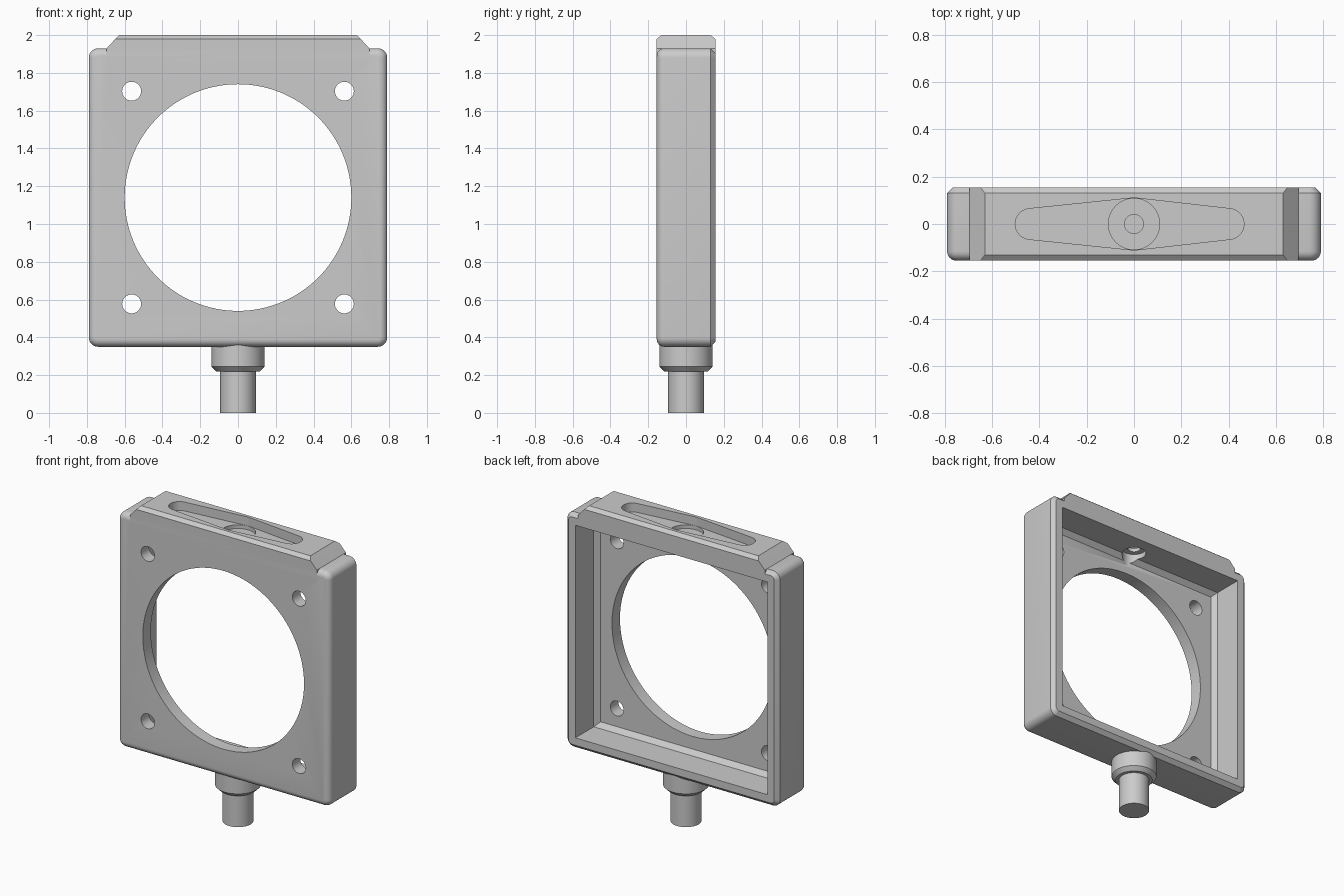
import bpy, bmesh, math
from mathutils import Vector

if "Cube" in bpy.data.objects:
    bpy.data.objects.remove(bpy.data.objects["Cube"], do_unlink=True)

grey = bpy.data.materials.new("matte grey")
grey.use_nodes = True
COLOUR = (0.6, 0.6, 0.6, 1)
grey.diffuse_color = COLOUR
grey.node_tree.nodes["Principled BSDF"].inputs["Base Color"].default_value = COLOUR

HALF, DEPTH, MID = 0.79, 0.155, 1.14   # half width, half depth, centre height


def finish(name, bm):
    bmesh.ops.recalc_face_normals(bm, faces=bm.faces)
    mesh = bpy.data.meshes.new(name)
    bm.to_mesh(mesh)
    bm.free()
    mesh.materials.append(grey)
    obj = bpy.data.objects.new(name, mesh)
    bpy.context.collection.objects.link(obj)
    return obj


def outline(hx, hy, r=0, steps=8):
    """Rectangle, with rounded corners when r > 0."""
    pts = []
    for k, (sx, sy) in enumerate([(1, 1), (-1, 1), (-1, -1), (1, -1)]):
        for i in range(steps + 1 if r else 1):
            a = math.pi / 2 * (k + i / steps)
            pts.append((sx * (hx - r) + r * math.cos(a) * bool(r),
                        sy * (hy - r) + r * math.sin(a) * bool(r)))
    return pts


def circle(r, n=48):
    return [(r * math.cos(math.tau * i / n), r * math.sin(math.tau * i / n)) for i in range(n)]


def upright(u, v, level):
    return Vector((u, v, level))


def facing(u, v, level):
    return Vector((u, level, v + MID))


def loft(name, rings, place=upright, shift=(0, 0)):
    """Skin a stack of (outline, level) rings and cap both ends."""
    bm = bmesh.new()
    loops = [[bm.verts.new(place(u + shift[0], v + shift[1], level)) for u, v in pts]
             for pts, level in rings]
    n = len(loops[0])
    for a, b in zip(loops, loops[1:]):
        for i in range(n):
            j = (i + 1) % n
            bm.faces.new((a[i], a[j], b[j], b[i]))
    bm.faces.new(loops[0])
    bm.faces.new(loops[-1])
    return finish(name, bm)


def combine(target, tool, operation):
    mod = target.modifiers.new("combine", 'BOOLEAN')
    mod.object, mod.operation, mod.solver = tool, operation, 'EXACT'
    bpy.context.view_layer.objects.active = target
    bpy.ops.object.modifier_apply(modifier=mod.name)
    bpy.data.objects.remove(tool, do_unlink=True)


def smooth(obj):
    bpy.ops.object.select_all(action='DESELECT')
    obj.select_set(True)
    bpy.context.view_layer.objects.active = obj
    bpy.ops.object.shade_smooth_by_angle(angle=math.radians(30))


# Housing: rounded front edge, chamfered back edge
rings = []
for i in range(7):
    a = math.pi / 2 * i / 6
    inset = 0.04 * (1 - math.sin(a))
    rings.append((outline(HALF - inset, HALF - inset, 0.05 - inset),
                  -DEPTH + 0.04 * (1 - math.cos(a))))
rings.append((outline(HALF, HALF, 0.05), DEPTH - 0.025))
rings.append((outline(HALF - 0.025, HALF - 0.025, 0.025), DEPTH))
frame = loft("fan_frame", rings, facing)

# Raised bar on top with sloped ends
combine(frame, loft("top_bar", [
    (outline(0.695, DEPTH), 1.86), (outline(0.695, DEPTH), 1.93),
    (outline(0.649, DEPTH), 1.98), (outline(0.63, DEPTH - 0.025), 2.0)]), 'UNION')

# Open back cavity with a sloped foot where the walls meet the front plate
combine(frame, loft("cavity", [
    (outline(0.685, 0.685), -0.07), (outline(0.715, 0.715), -0.04),
    (outline(0.715, 0.715), 0.3)], facing), 'DIFFERENCE')

# Large opening and four screw holes
combine(frame, loft("opening", [(circle(0.6, 128), -0.3), (circle(0.6, 128), 0)],
                    facing), 'DIFFERENCE')
for sx in (-1, 1):
    for sz in (-1, 1):
        combine(frame, loft("screw_hole", [(circle(0.05), -0.3), (circle(0.05), 0)],
                            facing, (sx * 0.563, sz * 0.563)), 'DIFFERENCE')

# Tapered slot on top, its round pocket and the stepped centre hole
bm = bmesh.new()
for x, r in ((-0.437, 0.065), (0, 0.11), (0.4, 0.065)):
    for u, v in circle(r):
        for z in (1.94, 2.1):
            bm.verts.new((x + u, v, z))
hull = bmesh.ops.convex_hull(bm, input=bm.verts)
spare = {v for v in hull["geom_interior"] + hull["geom_unused"]
         if isinstance(v, bmesh.types.BMVert)}
bmesh.ops.delete(bm, geom=list(spare), context='VERTS')
bmesh.ops.dissolve_limit(bm, angle_limit=0.01, verts=bm.verts, edges=bm.edges)
combine(frame, finish("slot", bm), 'DIFFERENCE')
for r, low, high in ((0.108, 1.915, 2.1), (0.04, 1.8, 2.1), (0.074, 1.8, 1.89)):
    combine(frame, loft("bore", [(circle(r), low), (circle(r), high)]), 'DIFFERENCE')
smooth(frame)

# Pivot below: chamfered collar and pin
smooth(loft("pivot_collar", [(circle(0.115), 0.22), (circle(0.14), 0.245),
                             (circle(0.14), 0.4)]))
smooth(loft("pivot_pin", [(circle(0.094), 0), (circle(0.094), 0.3)]))
